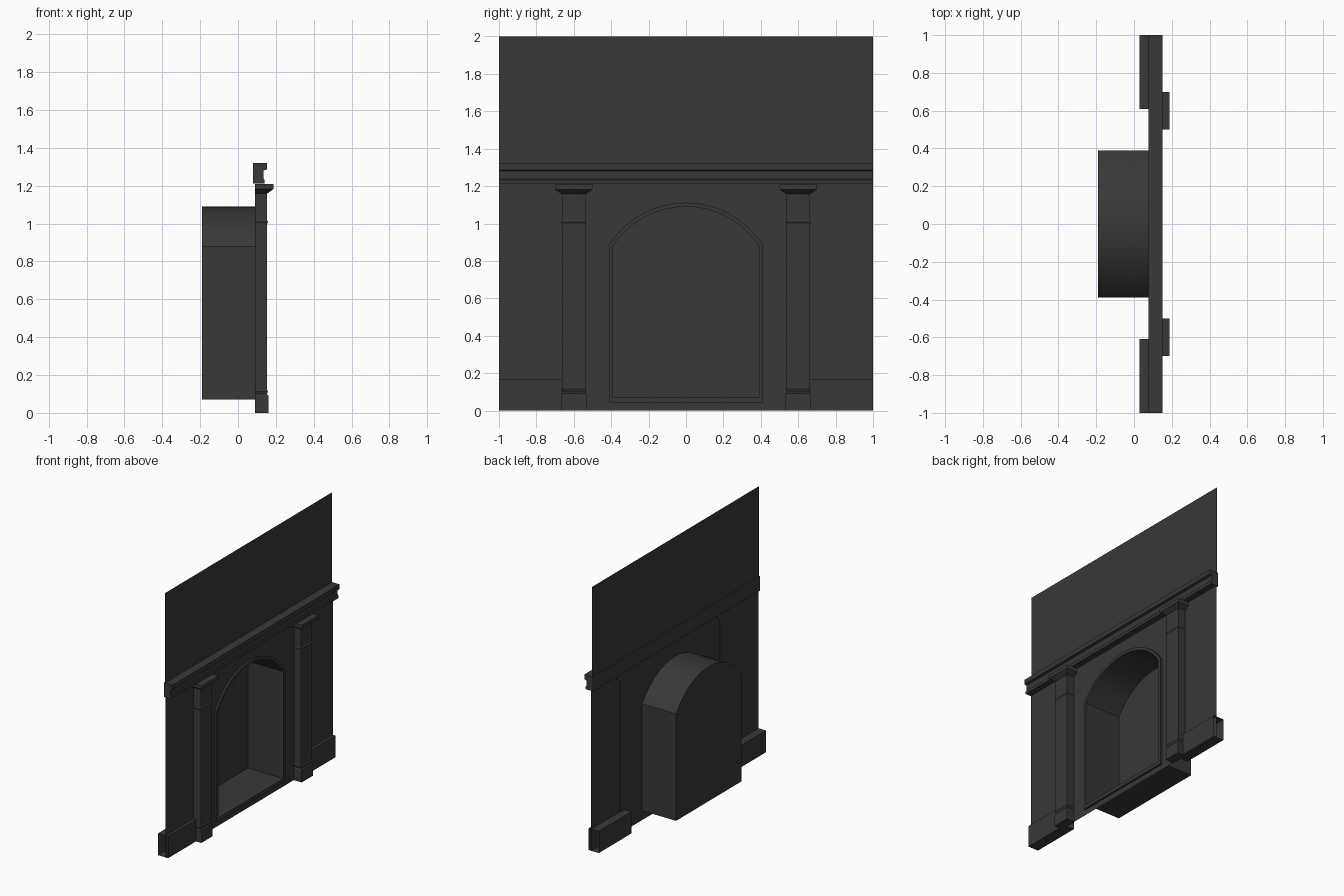
import bpy, bmesh, math

if "Cube" in bpy.data.objects:
    bpy.data.objects.remove(bpy.data.objects["Cube"])

stone = bpy.data.materials.new("dark_stone")
stone.diffuse_color = (0.04, 0.04, 0.04, 1)
stone.use_nodes = True
stone.node_tree.nodes["Principled BSDF"].inputs["Base Color"].default_value = stone.diffuse_color

WALL = 0.094      # lower wall plane
FRAME = 0.108     # front of the niche frame
BACK = -0.19      # back of the niche


def make(name, rings, cap_start=False, cap_end=False, closed=True, extra=(), smooth=False):
    """Skin a list of equal-length point rings, with optional caps and loose polygons."""
    bm = bmesh.new()
    loops = [[bm.verts.new(p) for p in r] for r in rings]
    for a, b in zip(loops, loops[1:]):
        n = len(a)
        for i in range(n if closed else n - 1):
            j = (i + 1) % n
            bm.faces.new((a[i], a[j], b[j], b[i]))
    if cap_start:
        bm.faces.new(loops[0][::-1])
    if cap_end:
        bm.faces.new(loops[-1])
    for poly in extra:
        bm.faces.new([bm.verts.new(p) for p in poly])
    if rings:
        bmesh.ops.recalc_face_normals(bm, faces=bm.faces)
    me = bpy.data.meshes.new(name)
    bm.to_mesh(me)
    bm.free()
    ob = bpy.data.objects.new(name, me)
    bpy.context.collection.objects.link(ob)
    me.materials.append(stone)
    if smooth:
        bpy.ops.object.select_all(action='DESELECT')
        ob.select_set(True)
        bpy.context.view_layer.objects.active = ob
        bpy.ops.object.shade_smooth_by_angle(angle=math.radians(25))
    return ob


def arch(half, bottom, spring, top, steps=16):
    """Segmental arch outline (y, z), from bottom left over the crown to bottom right."""
    rise = top - spring
    r = (half * half + rise * rise) / (2 * rise)
    a = math.asin(half / r)
    pts = [(-half, bottom)]
    for i in range(steps + 1):
        t = -a + 2 * a * i / steps
        pts.append((r * math.sin(t), top - r + r * math.cos(t)))
    return pts + [(half, bottom)]


def at(x, pts):
    return [(x, y, z) for y, z in pts]


inner = arch(0.39, 0.07, 0.88, 1.09)
outer = arch(0.412, 0.042, 0.885, 1.112)

# wall sheet: two halves around the opening, plus the upper panel
mid = len(inner) // 2
left = inner[:mid + 1]
half = [(0, 0), (-1, 0), (-1, 1.25), (0, 1.25)] + left[::-1] + [(0, 0.07)]
make("lower_wall", [], extra=[at(WALL, [(-y, z) for y, z in half]), at(WALL, half[::-1])])
make("upper_wall", [], extra=[at(0.088, [(-1, 1.25), (1, 1.25), (1, 2), (-1, 2)])])

# arched niche with back panel, and its raised frame
make("niche", [at(WALL, inner), at(BACK, inner)], cap_end=True, smooth=True)
make("niche_frame", [at(WALL, outer), at(FRAME, outer), at(FRAME, inner), at(WALL, inner)],
     smooth=True)

# cornice moulding, extruded along the wall
profile = [(0.078, 1.212), (0.14, 1.212), (0.14, 1.232), (0.135, 1.238), (0.135, 1.28),
           (0.152, 1.285), (0.152, 1.32), (0.078, 1.32)]
make("cornice", [[(x, y, z) for x, z in profile] for y in (-1, 1)], True, True)

# pilaster levels: height, half width, front x
levels = [(0, .067, .16), (.092, .067, .16), (.1, .062, .152), (.114, .067, .158),
          (.122, .064, .154), (1.0, .064, .154), (1.008, .067, .159), (1.018, .064, .154),
          (1.158, .064, .154), (1.182, .1, .187), (1.21, .1, .187)]

for side, s in (("left", -1), ("right", 1)):
    c = 0.6 * s
    make("pilaster_" + side,
         [[(0.09, c - w, z), (x, c - w, z), (x, c + w, z), (0.09, c + w, z)]
          for z, w, x in levels], True, True)
    # baseboard, an open-ended box through the wall
    make("baseboard_" + side,
         [[(0.03, y * s, 0), (0.115, y * s, 0), (0.115, y * s, 0.165), (0.03, y * s, 0.165)]
          for y in (0.61, 1)])
